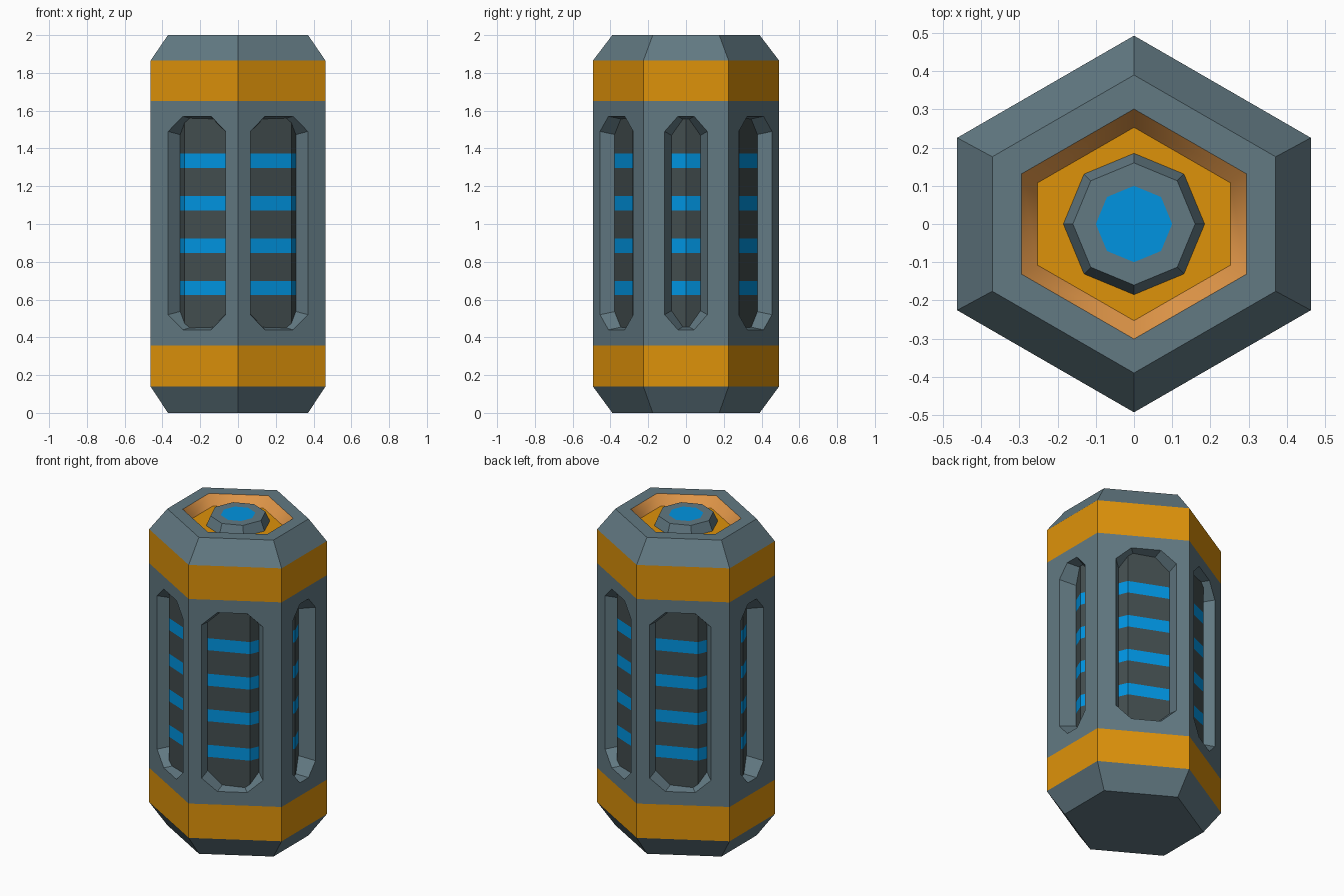
import bpy, bmesh, math
from mathutils import Vector

if "Cube" in bpy.data.objects:
    bpy.data.objects.remove(bpy.data.objects["Cube"])


def material(name, rgb):
    m = bpy.data.materials.new(name)
    m.diffuse_color = (*rgb, 1)
    m.use_nodes = True
    m.node_tree.nodes["Principled BSDF"].inputs["Base Color"].default_value = m.diffuse_color
    return m


GREY = material("slate grey", (0.122, 0.192, 0.225))
ORANGE = material("orange", (0.73, 0.287, 0.003))
BLUE = material("glow blue", (0.0, 0.295, 0.75))
DARK = material("dark core grey", (0.055, 0.074, 0.077))
COPPER = material("copper", (0.745, 0.305, 0.065))


def hexagon(a, b, c):
    """Slightly stretched hexagon with points on the y axis."""
    return [(0, -b), (a, -c), (a, c), (0, b), (-a, c), (-a, -c)]


def octagon(r):
    return [(r * math.cos(i * math.pi / 4), r * math.sin(i * math.pi / 4)) for i in range(8)]


def add_loft(bm, levels, slots, cap_slot=0):
    """Skin a list of (outline, height); slots gives each band's material, None leaves it open."""
    loops = [[bm.verts.new((x, y, z)) for x, y in shape] for shape, z in levels]
    n = len(loops[0])
    for lo, hi, s in zip(loops, loops[1:], slots):
        if s is None:
            continue
        for i in range(n):
            j = (i + 1) % n
            bm.faces.new((lo[i], lo[j], hi[j], hi[i])).material_index = s
    bm.faces.new(loops[0][::-1])
    bm.faces.new(loops[-1]).material_index = cap_slot
    return loops


def finish(bm, name, mats):
    bmesh.ops.recalc_face_normals(bm, faces=bm.faces[:])
    me = bpy.data.meshes.new(name)
    bm.to_mesh(me)
    bm.free()
    for m in mats:
        me.materials.append(m)
    ob = bpy.data.objects.new(name, me)
    bpy.context.collection.objects.link(ob)
    return ob


def add_window_side(bm, corners, centre, half, chamfer, depth):
    """One shell side (corners: lower left, lower right, upper right, upper left)
    with a tapered long window sunk into it."""
    t = (corners[1].co - corners[0].co).normalized()
    n = Vector((t.y, -t.x, 0))
    rings = []
    for d in (0, depth):
        w, h, c = half - 0.38 * d, 0.565 - 0.22 * d, chamfer
        # two points per corner, in the same order as the corners
        outline = [(-w, 0.08 - h), (c - w, -h), (w - c, -h), (w, 0.08 - h),
                   (w, h - 0.08), (w - c, h), (c - w, h), (-w, h - 0.08)]
        rings.append([bm.verts.new(Vector((*centre, 1.005)) + t * u + Vector((0, 0, v)) - n * d)
                      for u, v in outline])
    rim, floor = rings
    for k in range(4):
        q, q2 = corners[k], corners[(k + 1) % 4]
        bm.faces.new((q, rim[2 * k + 1], rim[2 * k]))
        bm.faces.new((q, q2, rim[(2 * k + 2) % 8], rim[2 * k + 1]))
    for k in range(8):
        j = (k + 1) % 8
        bm.faces.new((rim[k], rim[j], floor[j], floor[k]))
    bm.faces.new(floor)


# Outer shell: chamfered ends, two orange bands, sunken top, a window in each side
full, end = hexagon(0.463, 0.493, 0.2257), hexagon(0.371, 0.39, 0.176)
bm = bmesh.new()
loops = add_loft(bm, [(end, 0), (full, 0.14), (full, 0.357), (full, 1.65), (full, 1.865),
                      (end, 2.0), (hexagon(0.295, 0.301, 0.131), 2.0),
                      (hexagon(0.252, 0.253, 0.108), 1.94)],
                 [0, 1, None, 1, 0, 0, 2], 1)
lo, hi = loops[2], loops[3]
for i in range(6):
    j = (i + 1) % 6
    corners = (lo[i], lo[j], hi[j], hi[i])
    if i in (1, 4):      # the two narrower sides facing +x and -x
        add_window_side(bm, corners, (math.copysign(0.463, lo[i].co.x), 0), 0.113, 0.07, 0.13)
    else:
        mid = lo[i].co + lo[j].co
        centre = (math.copysign(0.2175, mid.x), math.copysign(0.3675, mid.y))
        add_window_side(bm, corners, centre, 0.176, 0.09, 0.1)
for f in bm.faces:       # only the copper wall is smooth
    f.smooth = f.material_index == 2
finish(bm, "shell", [GREY, ORANGE, COPPER])

# Inner core with four glowing stripes
heights = [0.38]
for i in range(4):
    heights += [0.623 + 0.2245 * i, 0.699 + 0.2245 * i]
heights.append(1.63)
bm = bmesh.new()
add_loft(bm, [(octagon(0.4), z) for z in heights], [i % 2 for i in range(len(heights) - 1)])
finish(bm, "core", [DARK, BLUE])

# Button in the sunken top
bm = bmesh.new()
add_loft(bm, [(octagon(0.187), 1.935), (octagon(0.16), 2.0), (octagon(0.1), 2.0)], [0, 0], 1)
finish(bm, "top_button", [GREY, BLUE])
